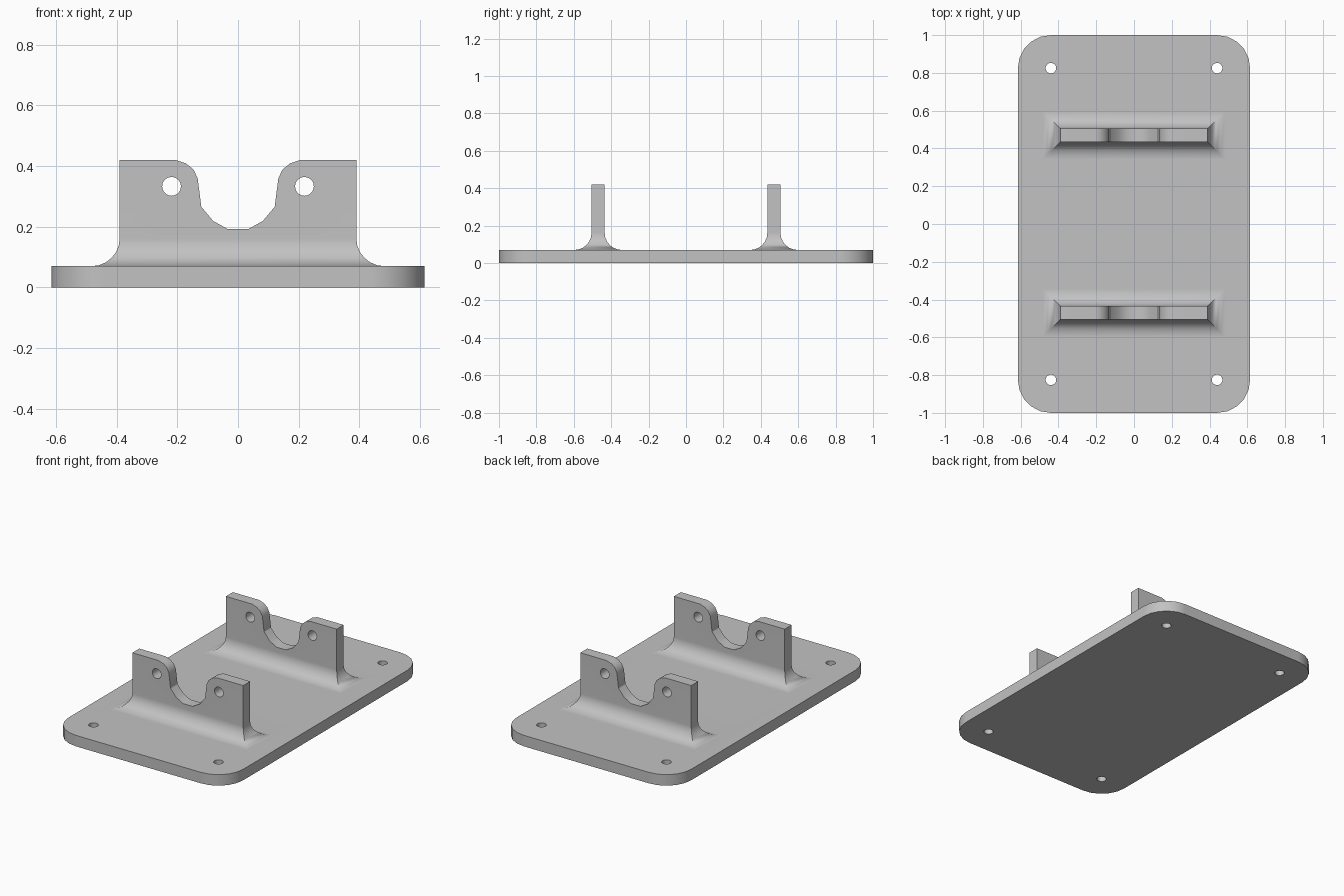
import bpy
import bmesh
from math import sin, cos, pi, radians

if "Cube" in bpy.data.objects:
    bpy.data.objects.remove(bpy.data.objects["Cube"])

PLATE_X, PLATE_Y, PLATE_Z = 0.615, 1.0, 0.07
CORNER = 0.175
BRACKET_X, BRACKET_Y, HALF_T, TOP = 0.39, 0.47, 0.035, 0.42
FILLET = 0.092

grey = bpy.data.materials.new("plain grey")
grey.use_nodes = True
colour = (0.54, 0.54, 0.54, 1)
grey.diffuse_color = colour
grey.node_tree.nodes["Principled BSDF"].inputs["Base Color"].default_value = colour


def finish(bm, name):
    bmesh.ops.recalc_face_normals(bm, faces=bm.faces)
    mesh = bpy.data.meshes.new(name)
    bm.to_mesh(mesh)
    bm.free()
    mesh.materials.append(grey)
    obj = bpy.data.objects.new(name, mesh)
    bpy.context.collection.objects.link(obj)
    return obj


def extrude_outline(bm, points, vector):
    face = bm.faces.new([bm.verts.new(p) for p in points])
    out = bmesh.ops.extrude_face_region(bm, geom=[face])["geom"]
    verts = [v for v in out if isinstance(v, bmesh.types.BMVert)]
    bmesh.ops.translate(bm, verts=verts, vec=vector)


def make_plate():
    # Slab with rounded corners
    bm = bmesh.new()
    points = []
    for i, (sx, sy) in enumerate([(1, 1), (-1, 1), (-1, -1), (1, -1)]):
        for k in range(6):
            a = (i + k / 5) * pi / 2
            points.append((sx * (PLATE_X - CORNER) + CORNER * cos(a),
                           sy * (PLATE_Y - CORNER) + CORNER * sin(a), 0))
    extrude_outline(bm, points, (0, 0, PLATE_Z))
    return finish(bm, "base_plate")


def make_bracket(name, y):
    # Upright with a rounded cradle notch
    bm = bmesh.new()
    base = PLATE_Z + FILLET
    half = [(BRACKET_X, base), (BRACKET_X, TOP), (0.205, TOP), (0.172, 0.409),
            (0.147, 0.389), (0.133, 0.36), (0.121, 0.266), (0.082, 0.219), (0.033, 0.192)]
    outline = half + [(-x, z) for x, z in reversed(half)]
    extrude_outline(bm, [(x, y - HALF_T, z) for x, z in outline], (0, 2 * HALF_T, 0))
    bm.faces.ensure_lookup_table()
    bottom = min(bm.faces, key=lambda f: f.calc_center_median().z)
    ring = list(bottom.verts)
    bm.faces.remove(bottom)

    # Flared foot with mitred corners, running slightly into the plate
    steps = 6
    levels = []
    for k in range(1, steps + 1):
        a = k / steps * pi / 2
        levels.append((FILLET * (1 - cos(a)), base - FILLET * sin(a)))
    levels.append((FILLET, PLATE_Z / 2))
    signs = [(1 if v.co.x > 0 else -1, 1 if v.co.y > y else -1) for v in ring]
    for grow, z in levels:
        lower = [bm.verts.new((sx * (BRACKET_X + grow), y + sy * (HALF_T + grow), z))
                 for sx, sy in signs]
        for i in range(4):
            j = (i + 1) % 4
            bm.faces.new((ring[i], ring[j], lower[j], lower[i]))
        ring = lower
    bm.faces.new(ring)
    return finish(bm, name)


def make_drills():
    # Cutters for the mounting holes and the bracket holes
    bm = bmesh.new()

    def drill(points, vector):
        extrude_outline(bm, points, vector)

    angles = [k * pi / 10 for k in range(20)]
    for sx in (-1, 1):
        for sy in (-1, 1):
            cx, cy, r = sx * (PLATE_X - CORNER), sy * (PLATE_Y - CORNER), 0.028
            drill([(cx + r * cos(a), cy + r * sin(a), -0.1) for a in angles], (0, 0, 0.4))
        cx, cz, r = sx * 0.219, 0.333, 0.031
        drill([(cx + r * cos(a), -0.8, cz + r * sin(a)) for a in angles], (0, 1.6, 0))
    cutter = finish(bm, "hole_cutter")
    cutter.hide_render = True
    return cutter


def combine(target, other, operation):
    mod = target.modifiers.new(operation.lower(), "BOOLEAN")
    mod.operation = operation
    mod.solver = "EXACT"
    mod.object = other
    bpy.context.view_layer.objects.active = target
    bpy.ops.object.modifier_apply(modifier=mod.name)
    bpy.data.objects.remove(other)


plate = make_plate()
combine(plate, make_bracket("front_bracket", -BRACKET_Y), "UNION")
combine(plate, make_bracket("back_bracket", BRACKET_Y), "UNION")
combine(plate, make_drills(), "DIFFERENCE")
plate.name = "mounting_plate_with_brackets"

# Smooth the curves while keeping flats and corners crisp
bpy.ops.object.select_all(action="DESELECT")
plate.select_set(True)
bpy.context.view_layer.objects.active = plate
bpy.ops.object.shade_smooth_by_angle(angle=radians(32))
weighted = plate.modifiers.new("even_flats", "WEIGHTED_NORMAL")
weighted.keep_sharp = True
